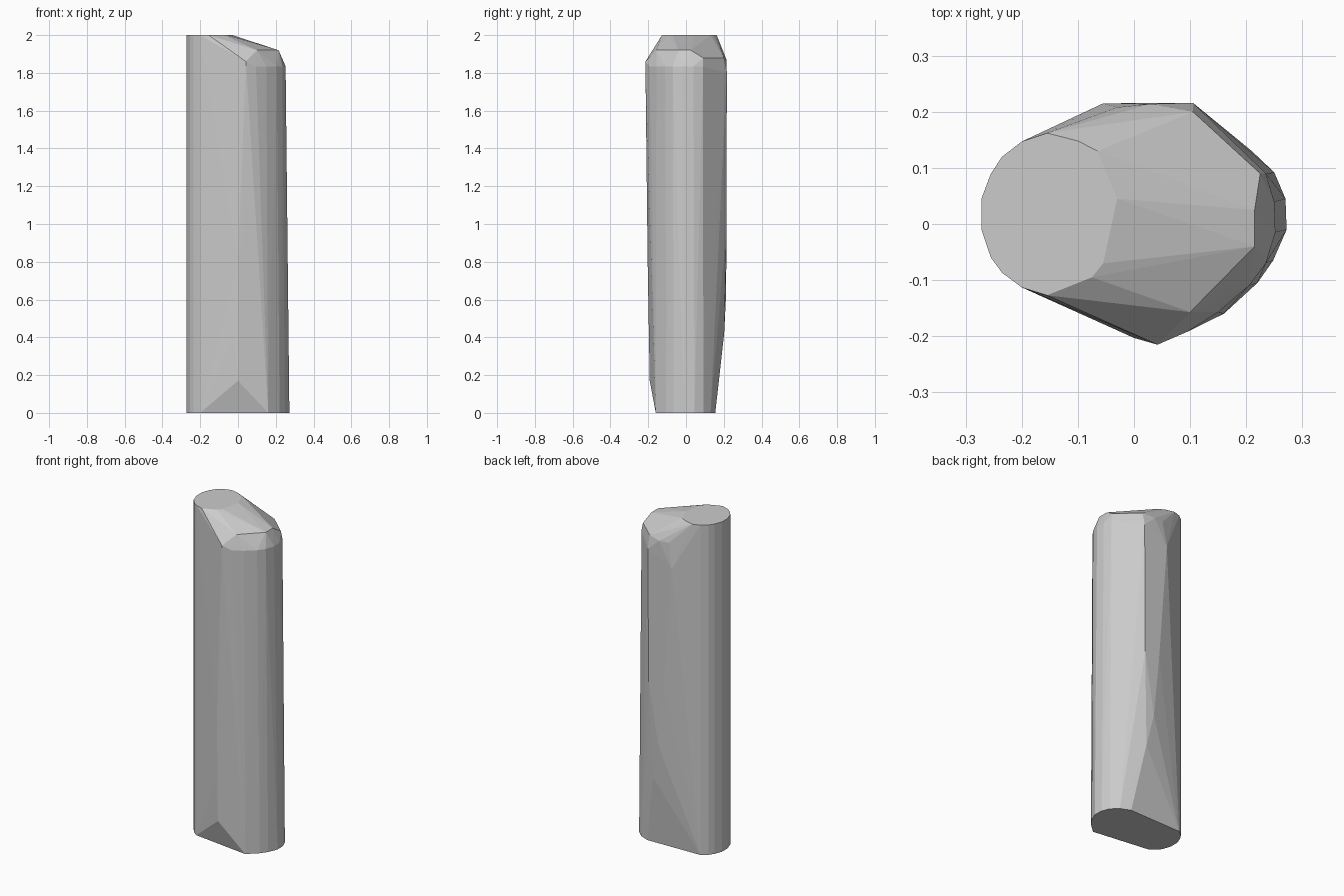
import bpy, bmesh, math

bm = bmesh.new()

def level(z, points):
    for x, y in points:
        bm.verts.new((x, y, z))

# rounded left end, straight from the base to the high top
left_end = [(-0.155, 0.162), (-0.2, 0.147), (-0.235, 0.12), (-0.255, 0.09),
            (-0.272, 0.045), (-0.272, -0.01), (-0.255, -0.06),
            (-0.235, -0.087), (-0.2, -0.113), (-0.155, -0.127)]
level(2.0, left_end)
level(0.0, left_end[1:-1])

# inner rim of the high top
level(2.0, [(-0.1, 0.148), (-0.065, 0.13), (-0.03, 0.045),
            (-0.055, -0.07), (-0.075, -0.095)])

# rounded right end of the base
level(0.0, [(0.15, 0.155), (0.21, 0.13), (0.25, 0.092), (0.27, 0.045),
            (0.272, -0.01), (0.248, -0.065), (0.22, -0.105), (0.16, -0.16)])

# low shoulder and its bevelled rim
level(1.92, [(0.1, -0.157), (0.215, -0.04), (0.215, 0.025)])
level(1.88, [(0.225, 0.09), (0.105, 0.2)])
level(1.835, [(0.25, 0.04), (0.252, -0.015), (0.235, -0.07), (0.205, -0.11),
              (0.15, -0.157), (0.095, -0.192), (0.235, 0.09)])

# bulging front ridge
for p in [(0.042, -0.215, 1.86), (0.0, -0.192, 0.17), (-0.02, -0.193, 0.4),
          (0.0, -0.203, 0.8)]:
    bm.verts.new(p)

# bulging back ridge
for p in [(-0.03, 0.208, 1.87), (-0.055, 0.215, 1.72), (0.03, 0.214, 1.87),
          (0.105, 0.216, 1.8), (0.035, 0.212, 0.62), (0.08, 0.202, 0.42),
          (0.0, 0.215, 1.0), (0.1, 0.215, 1.0)]:
    bm.verts.new(p)

# wrap everything in one faceted convex skin
hull = bmesh.ops.convex_hull(bm, input=bm.verts[:])
spare = {g for g in hull["geom_interior"] + hull["geom_unused"]
         if isinstance(g, bmesh.types.BMVert)}
bmesh.ops.delete(bm, geom=list(spare), context='VERTS')
bmesh.ops.dissolve_limit(bm, angle_limit=math.radians(0.5),
                         verts=bm.verts[:], edges=bm.edges[:])
bmesh.ops.recalc_face_normals(bm, faces=bm.faces[:])

mesh = bpy.data.meshes.new("faceted_pillar")
bm.to_mesh(mesh)
bm.free()
pillar = bpy.data.objects.new("faceted_pillar", mesh)
bpy.context.collection.objects.link(pillar)
